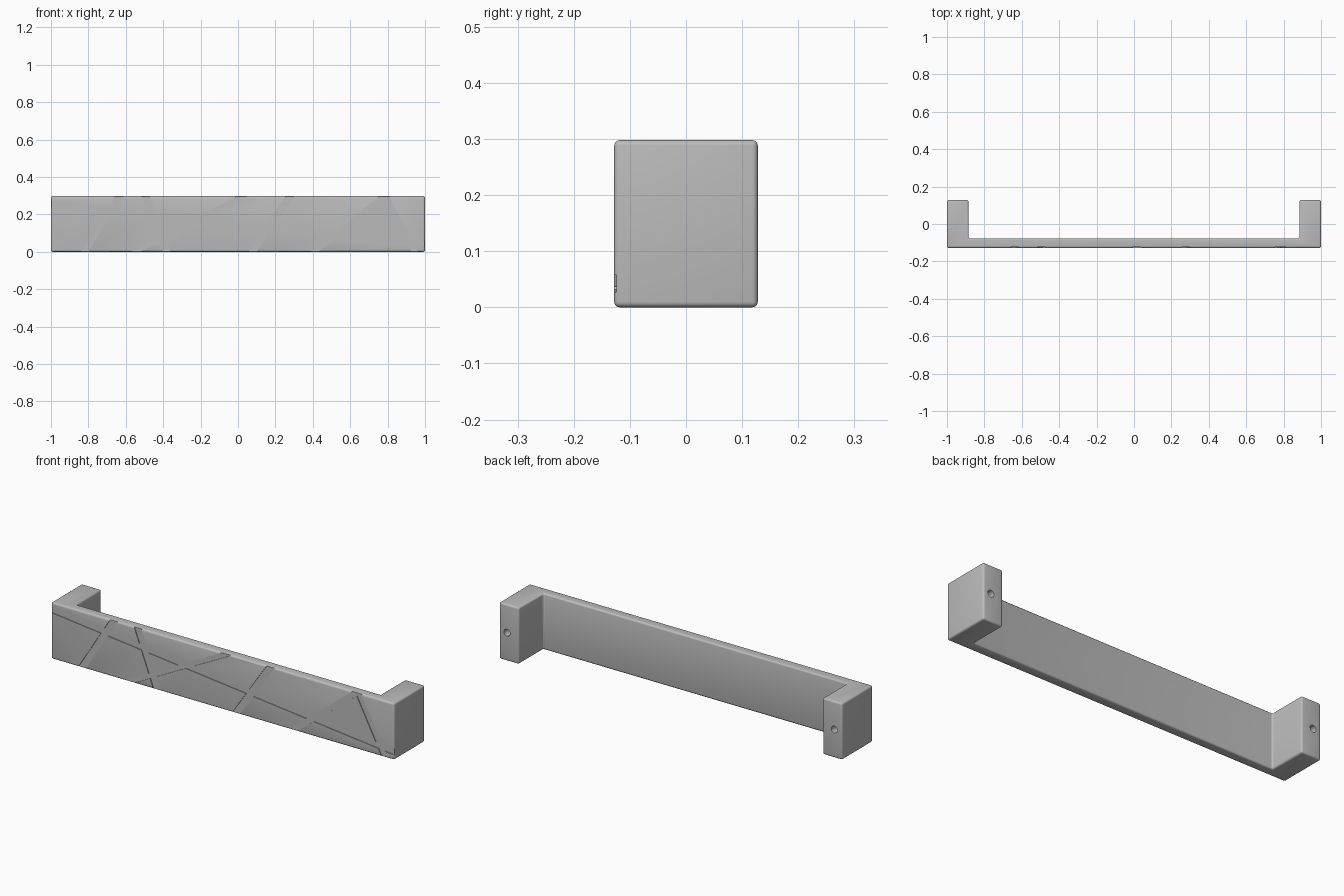
import bpy
import bmesh
from math import atan2, pi
from mathutils import Matrix, Vector

cube = bpy.data.objects.get("Cube")
if cube:
    bpy.data.objects.remove(cube, do_unlink=True)

FRONT, BACK, HEIGHT = -0.128, 0.128, 0.298
GROOVE_DEPTH = 0.004

metal = bpy.data.materials.new("satin grey")
metal.use_nodes = True
grey = (0.5, 0.5, 0.5, 1)
metal.diffuse_color = grey
metal.node_tree.nodes["Principled BSDF"].inputs["Base Color"].default_value = grey


def make_object(name, bm):
    bmesh.ops.recalc_face_normals(bm, faces=bm.faces)
    mesh = bpy.data.meshes.new(name)
    bm.to_mesh(mesh)
    bm.free()
    mesh.materials.append(metal)
    obj = bpy.data.objects.new(name, mesh)
    bpy.context.collection.objects.link(obj)
    return obj


def add_groove(bm, start, end, width):
    # Box along a line on the front face, reaching past both ends
    a, b = Vector(start), Vector(end)
    d = b - a
    mid = (a + b) / 2
    matrix = (Matrix.Translation((mid.x, FRONT, mid.y))
              @ Matrix.Rotation(-atan2(d.y, d.x), 4, 'Y')
              @ Matrix.Diagonal((d.length + 0.1, GROOVE_DEPTH * 2, width, 1)))
    bmesh.ops.create_cube(bm, size=1, matrix=matrix)


# Handle body: U-shaped plan raised to full height
plan = [(-1, FRONT), (1, FRONT), (1, BACK), (0.885, BACK),
        (0.885, -0.077), (-0.885, -0.077), (-0.885, BACK), (-1, BACK)]
bm = bmesh.new()
base = bm.faces.new([bm.verts.new((x, y, 0)) for x, y in plan])
top = bmesh.ops.extrude_face_region(bm, geom=[base])
bmesh.ops.translate(bm, vec=(0, 0, HEIGHT),
                    verts=[v for v in top["geom"] if isinstance(v, bmesh.types.BMVert)])
handle = make_object("handle", bm)
bevel = handle.modifiers.new("rounded edges", 'BEVEL')
bevel.width = 0.01
bevel.segments = 4

# Crossing grooves on the front face
bm = bmesh.new()
grooves = [
    ((-1, 0.258), (1, 0.042), 0.03),
    ((-0.82, 0), (-0.634, HEIGHT), 0.036),
    ((-0.382, 0), (-0.495, HEIGHT), 0.04),
    ((-0.546, 0), (0.024, HEIGHT), 0.026),
    ((0.078, 0), (0.278, HEIGHT), 0.037),
    ((0.41, 0), (0.78, HEIGHT), 0.029),
    ((0.945, 0), (0.79, HEIGHT), 0.032),
]
for start, end, width in grooves:
    add_groove(bm, start, end, width)
groove_cutter = make_object("groove_cutter", bm)

# Screw holes in the backs of the legs
bm = bmesh.new()
for side in (-1, 1):
    bmesh.ops.create_cone(
        bm, cap_ends=True, segments=32, radius1=0.018, radius2=0.018, depth=0.2,
        matrix=Matrix.Translation((side * 0.954, BACK, 0.149)) @ Matrix.Rotation(pi / 2, 4, 'X'))
hole_cutter = make_object("hole_cutter", bm)

for cutter in (groove_cutter, hole_cutter):
    cutter.hide_render = True
    cut = handle.modifiers.new(cutter.name, 'BOOLEAN')
    cut.operation = 'DIFFERENCE'
    cut.solver = 'EXACT'
    cut.use_self = True
    cut.object = cutter

# Bake the cuts, then drop the cutters
bpy.context.view_layer.objects.active = handle
handle.select_set(True)
for name in [m.name for m in handle.modifiers]:
    bpy.ops.object.modifier_apply(modifier=name)
for cutter in (groove_cutter, hole_cutter):
    bpy.data.objects.remove(cutter, do_unlink=True)
bpy.ops.object.shade_smooth_by_angle(angle=pi / 6)
